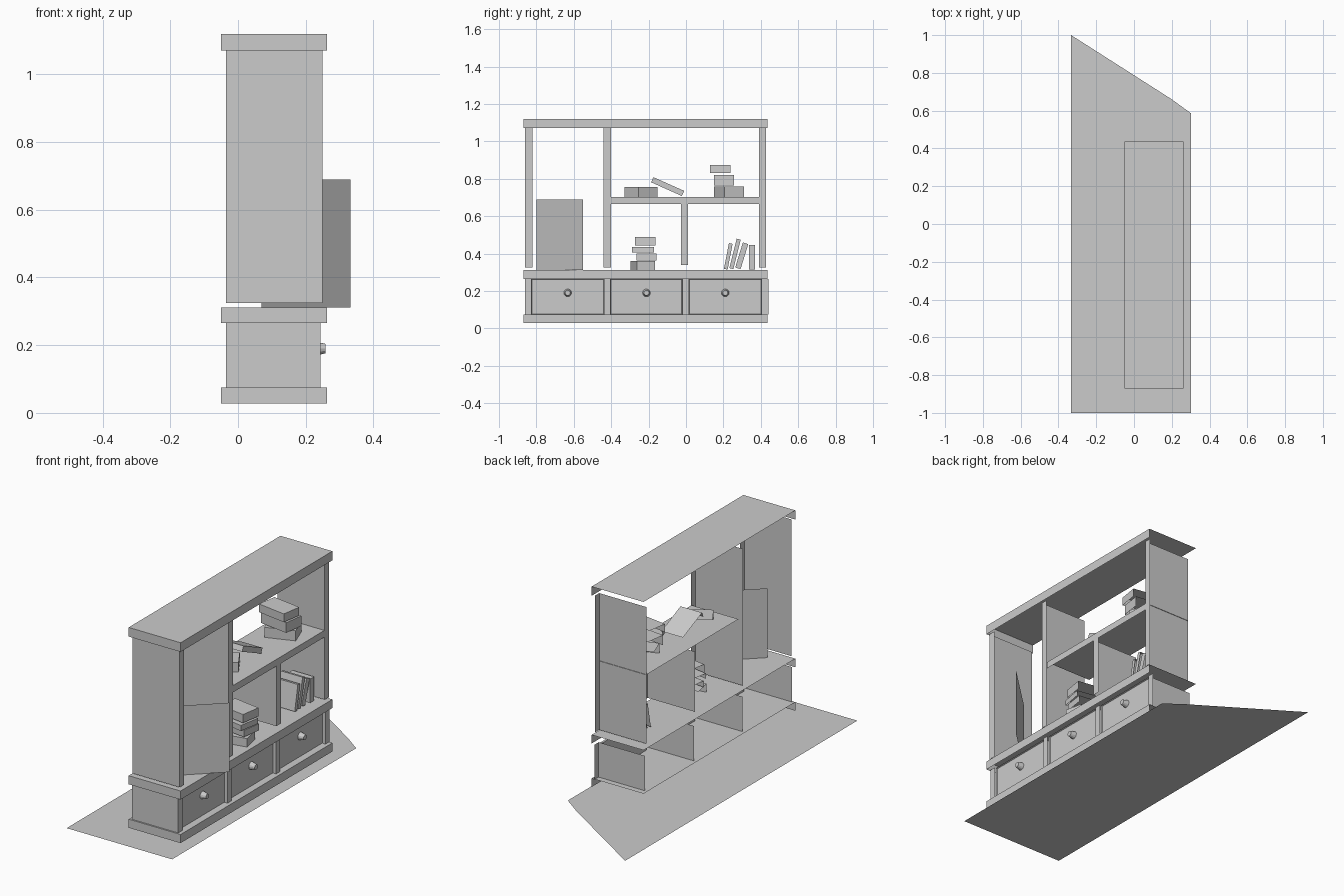
import bpy, bmesh, math
from mathutils import Vector, Matrix

if "Cube" in bpy.data.objects:
    bpy.data.objects.remove(bpy.data.objects["Cube"])

grey = bpy.data.materials.new("plain grey")
grey.diffuse_color = (0.6, 0.6, 0.6, 1)
grey.use_nodes = True
grey.node_tree.nodes["Principled BSDF"].inputs["Base Color"].default_value = grey.diffuse_color
OPEN_DIR = Vector((0.62, -0.62, 0.48))   # shells keep only faces turned this way


def finish(name, bm):
    me = bpy.data.meshes.new(name)
    bm.to_mesh(me)
    bm.free()
    ob = bpy.data.objects.new(name, me)
    me.materials.append(grey)
    bpy.context.collection.objects.link(ob)
    return ob


def shell(name, x, y, z, skip=""):
    """Open box with only front (+x), side (-y) and top (+z) faces."""
    bm = bmesh.new()
    lo, hi = Vector((x[0], y[0], z[0])), Vector((x[1], y[1], z[1]))
    bmesh.ops.create_cube(bm, size=1)
    for v in bm.verts:
        v.co = Vector([lo[i] if v.co[i] < 0 else hi[i] for i in range(3)])
    bm.normal_update()
    drop = []
    for f in bm.faces:
        n = f.normal
        side = "x" if abs(n.x) > .5 else "y" if abs(n.y) > .5 else "z"
        if n.dot(OPEN_DIR) < 0 or side in skip:
            drop.append(f)
    bmesh.ops.delete(bm, geom=drop, context='FACES')
    return finish(name, bm)


def book(name, centre, size, turn=0, lean=0):
    """Book block turned about z and leaned about x, hidden faces left open."""
    bm = bmesh.new()
    bmesh.ops.create_cube(bm, size=1)
    m = (Matrix.Translation(centre) @ Matrix.Rotation(math.radians(turn), 4, 'Z')
         @ Matrix.Rotation(math.radians(lean), 4, 'X') @ Matrix.Diagonal((*size, 1)))
    bmesh.ops.transform(bm, matrix=m, verts=bm.verts)
    bm.normal_update()
    drop = [f for f in bm.faces if f.normal.dot(OPEN_DIR) < 0]
    bmesh.ops.delete(bm, geom=drop, context='FACES')
    return finish(name, bm)


def sheet(name, points):
    bm = bmesh.new()
    bm.faces.new([bm.verts.new(p) for p in points])
    return finish(name, bm)


# Floor and angled screen
sheet("floor", [(-.333, -1, 0), (.303, -1, 0), (.303, .585, 0), (.2, .66, 0), (-.333, 1, 0)])
sheet("screen", [(.07, -.8, .312), (.333, -.55, .312), (.333, -.55, .69), (.07, -.8, .69)])

# Horizontal slabs with overhang
for name, z in (("base_slab", (.028, .075)), ("counter", (.265, .312)), ("top_slab", (1.07, 1.12))):
    shell(name, (-.05, .263), (-.87, .437), z)

# Upper uprights and shelf
for name, y, z in (("left_side", (-.86, -.822), (.325, 1.07)),
                   ("tall_divider", (-.44, -.402), (.325, 1.07)),
                   ("right_side", (.39, .428), (.325, 1.07)),
                   ("short_divider", (-.027, .012), (.34, .668))):
    shell(name, (-.035, .25), y, z, "z")
shell("shelf", (-.035, .248), (-.402, .393), (.665, .702), "y")

# Lower uprights, drawers and knobs
posts = [-.862, -.438, -.02, .405]
for y in posts:
    shell("drawer_post", (-.035, .243), (y, y + .035), (.075, .265), "z")
for a, b in zip(posts, posts[1:]):
    bm = bmesh.new()
    f = bm.faces.new([bm.verts.new((.235, yy, zz)) for yy, zz in
                      ((a + .035, .075), (b, .075), (b, .265), (a + .035, .265))])
    bmesh.ops.inset_individual(bm, faces=[f], thickness=.025, depth=0)
    bmesh.ops.inset_individual(bm, faces=[f], thickness=.004, depth=-.008)
    finish("drawer_front", bm)
    bm = bmesh.new()
    bmesh.ops.create_cone(bm, cap_ends=True, segments=12, radius1=.021, radius2=.014, depth=.03)
    bmesh.ops.transform(bm, matrix=Matrix.Translation((.243, (a + b + .035) / 2, .19))
                        @ Matrix.Rotation(math.pi / 2, 4, 'Y'), verts=bm.verts)
    finish("knob", bm)

# Book stacks: centre, size, turn, lean
books = [
    ((.09, -.24, .729), (.14, .12, .052), 32, 0),
    ((.09, -.098, .758), (.13, .18, .03), 0, -24),
    ((.11, .23, .731), (.16, .11, .055), 20, 0),
    ((.11, .215, .792), (.17, .11, .055), -8, 0),
    ((.11, .197, .852), (.17, .11, .045), -9, 0),
    ((.15, -.23, .336), (.16, .10, .046), 12, 0),
    ((.15, -.20, .382), (.16, .11, .036), -8, 0),
    ((.15, -.215, .420), (.16, .12, .03), -10, 0),
    ((.15, -.205, .466), (.16, .11, .046), -9, 0),
    ((.135, .226, .385), (.13, .02, .14), 0, -11),
    ((.135, .262, .398), (.13, .022, .162), 0, -14),
    ((.135, .298, .388), (.13, .03, .14), 0, -17),
    ((.135, .353, .38), (.13, .034, .13), 0, 0),
]
for c, s, t, l in books:
    book("book", c, s, t, l)
